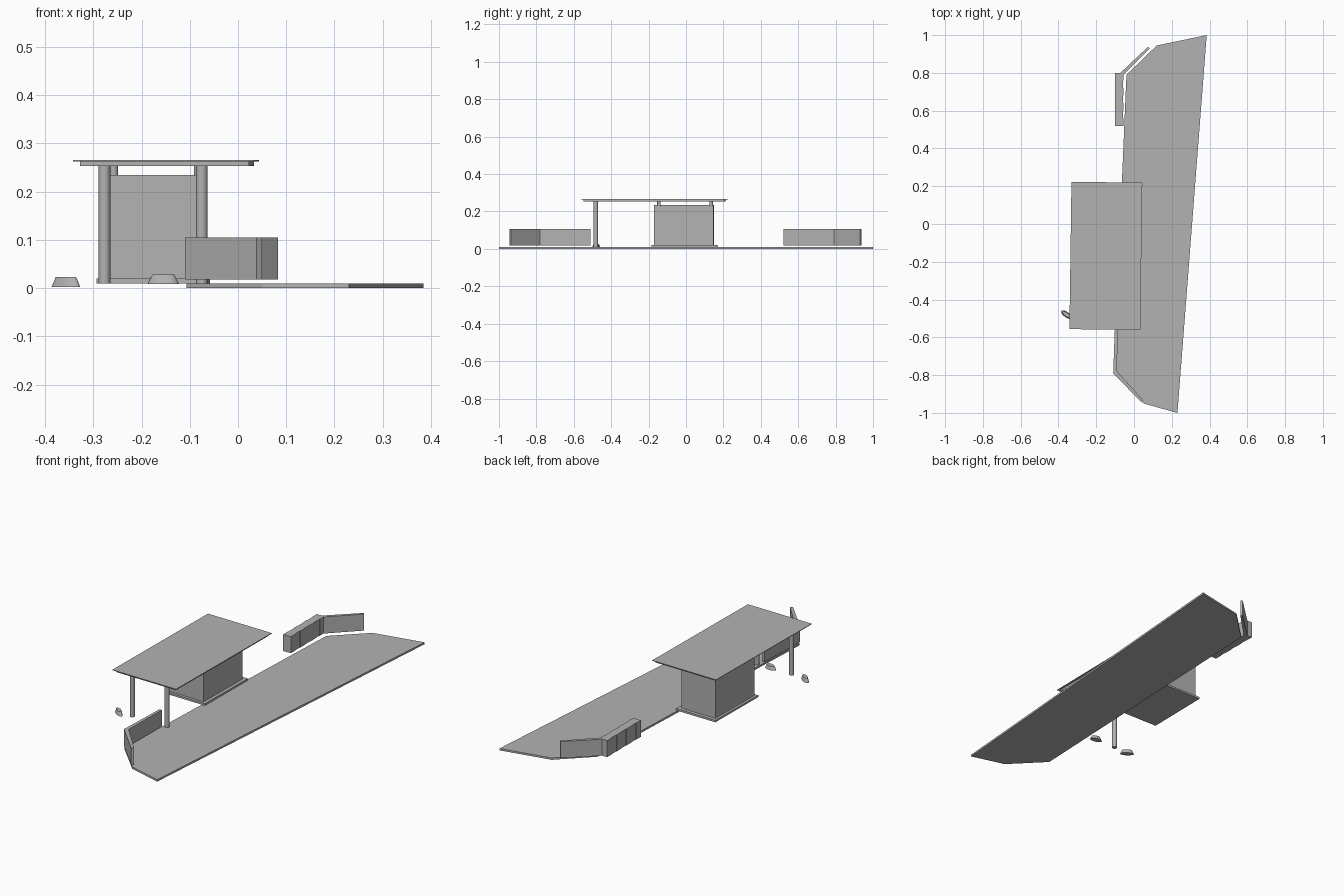
import bpy, bmesh, math
from mathutils import Matrix, Vector

if "Cube" in bpy.data.objects:
    bpy.data.objects.remove(bpy.data.objects["Cube"])

grey = bpy.data.materials.new("plain_grey")
grey.use_nodes = True
COLOUR = (0.45, 0.45, 0.45, 1)
grey.diffuse_color = COLOUR
grey.node_tree.nodes["Principled BSDF"].inputs["Base Color"].default_value = COLOUR


def finish(name, bm, smooth=False):
    bmesh.ops.recalc_face_normals(bm, faces=bm.faces)
    mesh = bpy.data.meshes.new(name)
    bm.to_mesh(mesh)
    bm.free()
    mesh.materials.append(grey)
    obj = bpy.data.objects.new(name, mesh)
    bpy.context.collection.objects.link(obj)
    if smooth:
        bpy.ops.object.select_all(action='DESELECT')
        obj.select_set(True)
        bpy.context.view_layer.objects.active = obj
        bpy.ops.object.shade_smooth_by_angle(angle=math.radians(40))
    return obj


def prism(name, outline, low, high):
    """Extrude a plan outline upwards."""
    bm = bmesh.new()
    face = bm.faces.new([bm.verts.new((x, y, low)) for x, y in outline])
    extruded = bmesh.ops.extrude_face_region(bm, geom=[face])
    top = [g for g in extruded["geom"] if isinstance(g, bmesh.types.BMVert)]
    bmesh.ops.translate(bm, verts=top, vec=(0, 0, high - low))
    return finish(name, bm)


def box(name, centre, size, low, high, turn=0.0):
    """Rectangular block given by its plan centre and size."""
    rot = Matrix.Rotation(turn, 2)
    corners = [(-1, -1), (1, -1), (1, 1), (-1, 1)]
    outline = [Vector(centre) + rot @ Vector((a * size[0] / 2, b * size[1] / 2))
               for a, b in corners]
    return prism(name, outline, low, high)


def frustum(name, centre, r_low, r_high, low, high, stretch=1.0, turn=0.0):
    """Upright cylinder or tapered oval mound."""
    bm = bmesh.new()
    bmesh.ops.create_cone(bm, cap_ends=True, segments=20, radius1=r_low,
                          radius2=r_high, depth=high - low)
    place = (Matrix.Translation((*centre, (low + high) / 2))
             @ Matrix.Rotation(turn, 4, 'Z') @ Matrix.Diagonal((1, stretch, 1, 1)))
    bmesh.ops.transform(bm, matrix=place, verts=bm.verts)
    return finish(name, bm, smooth=True)


TURN = math.radians(-0.8)

# Long ground slab with clipped ends
prism("platform", [(0.385, 1.0), (0.12, 0.945), (-0.04, 0.79), (-0.107, -0.79),
                   (0.05, -0.95), (0.23, -1.0)], 0.0, 0.01)

# Hut on its plinth
box("plinth", (-0.176, -0.008), (0.23, 0.35), 0.01, 0.02, TURN)
box("hut", (-0.178, -0.01), (0.2, 0.318), 0.02, 0.235, TURN)

# Canopy: thin sheet over a slightly smaller tray
box("roof_sheet", (-0.149, -0.169), (0.375, 0.78), 0.263, 0.266, TURN)
box("roof_tray", (-0.147, -0.169), (0.35, 0.755), 0.253, 0.263, TURN)

# Tall front posts and short posts on the hut
for side, x in (("right", -0.277), ("left", -0.075)):
    frustum(f"tall_post_{side}", (x, -0.482), 0.012, 0.012, 0.01, 0.255)
    for end, y in (("front", -0.145), ("back", 0.135)):
        frustum(f"short_post_{end}_{side}", (x * 0.87 - 0.017, y),
                0.009, 0.009, 0.23, 0.255)

# Oval mounds beside the posts
frustum("mound_outer", (-0.357, -0.48), 0.035, 0.025, 0.002, 0.023, 0.4, math.radians(-35))
frustum("mound_inner", (-0.155, -0.482), 0.033, 0.023, 0.009, 0.028, 0.5, math.radians(-10))

# Angled wall at the front end
prism("front_wall", [(-0.1, -0.51), (-0.11, -0.79), (0.038, -0.943), (0.05, -0.935),
                     (-0.09, -0.78), (-0.086, -0.51)], 0.018, 0.105)

# Planked wall and angled screen at the back end
PLANKS = 7
STEP = 0.28 / PLANKS
for i in range(PLANKS):
    box(f"plank_{i + 1}", (-0.079, 0.52 + STEP * (i + 0.5)),
        (0.045 - 0.004 * (i % 2), STEP), 0.018, 0.105)
prism("back_screen", [(-0.072, 0.8), (-0.057, 0.79), (0.083, 0.93), (0.074, 0.938)],
      0.018, 0.105)
